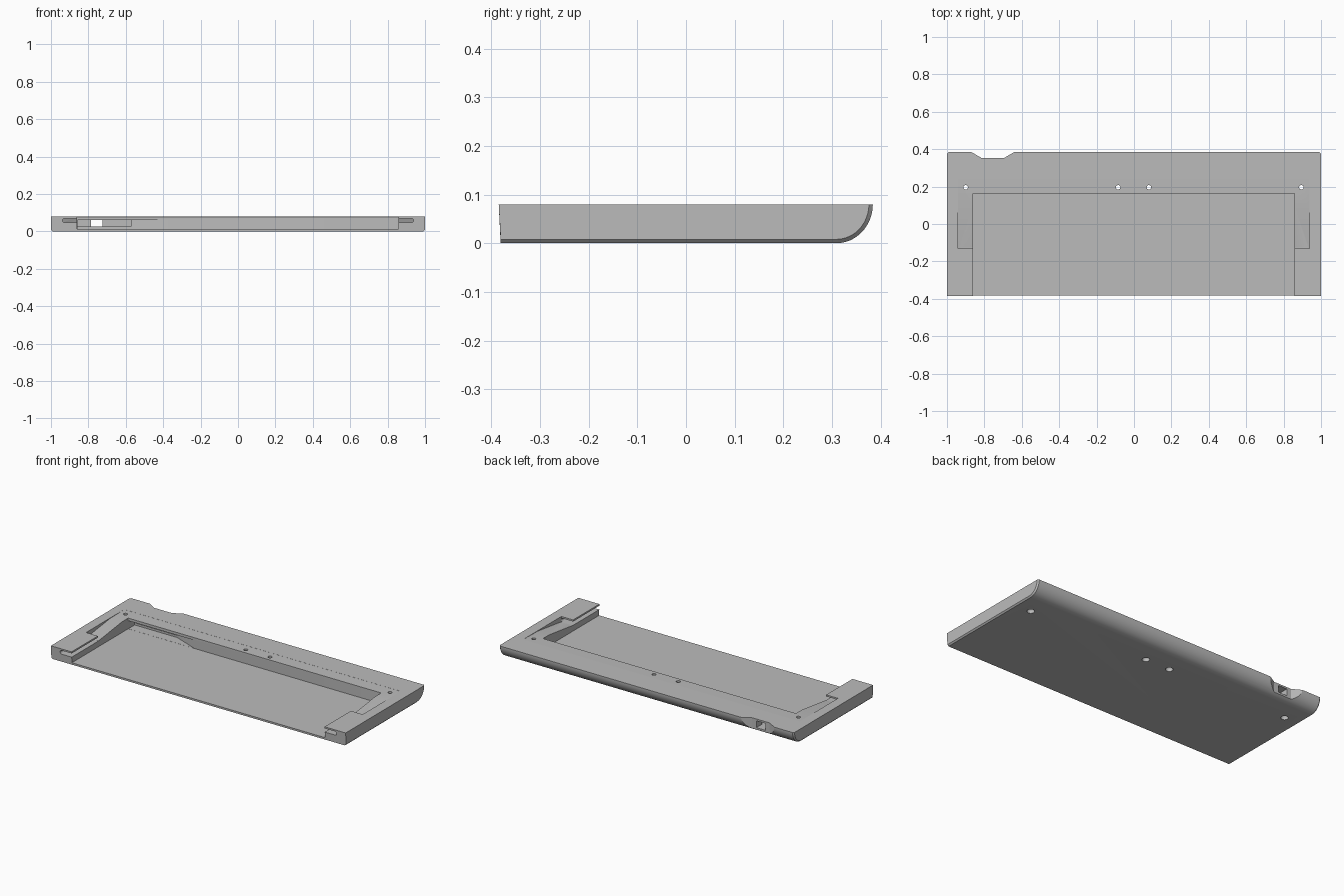
import bpy, bmesh, math

old = bpy.data.objects.get("Cube")
if old:
    bpy.data.objects.remove(old, do_unlink=True)

grey = bpy.data.materials.new("light grey plastic")
grey.use_nodes = True
COLOUR = (0.5, 0.5, 0.5, 1)
grey.diffuse_color = COLOUR
grey.node_tree.nodes["Principled BSDF"].inputs["Base Color"].default_value = COLOUR


def loft(name, sections):
    """Closed solid through matching rings of 3D points."""
    bm = bmesh.new()
    rings = [[bm.verts.new(p) for p in s] for s in sections]
    for a, b in zip(rings, rings[1:]):
        for i in range(len(a)):
            j = (i + 1) % len(a)
            bm.faces.new((a[i], a[j], b[j], b[i]))
    bm.faces.new(rings[0])
    bm.faces.new(rings[-1])
    bmesh.ops.recalc_face_normals(bm, faces=bm.faces)
    mesh = bpy.data.meshes.new(name)
    bm.to_mesh(mesh)
    bm.free()
    mesh.materials.append(grey)
    ob = bpy.data.objects.new(name, mesh)
    bpy.context.collection.objects.link(ob)
    return ob


def along_x(name, pts, a, b):
    return loft(name, [[(x, y, z) for y, z in pts] for x in (a, b)])


def along_y(name, pts, a, b):
    return loft(name, [[(x, y, z) for x, z in pts] for y in (a, b)])


def along_z(name, pts, a, b):
    return loft(name, [[(x, y, z) for x, y in pts] for z in (a, b)])


def rect(a, b, c, d):
    return [(a, c), (b, c), (b, d), (a, d)]


def side_profile(inset):
    """Flat base with a rounded back edge."""
    pts = [(-0.385, 0.08), (-0.381, inset)]
    r = 0.075 - inset
    for i in range(17):
        t = math.radians(90 * i / 16)
        pts.append((0.309 + r * math.sin(t), 0.08 - (0.08 - inset) * math.cos(t)))
    return pts


# Tray body with a small chamfer along both ends
C = 0.008
tray = loft("tray_body", [[(x, y, z) for y, z in side_profile(i)]
                          for x, i in ((-1, C), (C - 1, 0), (1 - C, 0), (1, C))])

cutters = []

# Large pocket, open to the front
cutters.append(along_z("pocket", rect(-0.86, 0.857, -0.5, 0.163), 0.012, 0.2))

# Sloping shelf around the pocket
ramp = [(-0.13, 0.047), (0.1, 0.077), (0.24, 0.0795), (0.24, 0.1), (-0.13, 0.1)]
cutters.append(along_x("shelf_ramp", ramp, -0.94, 0.937))

# Slots through both arms, rounded on the outside
for side in (-1, 1):
    arc = [(side * (0.927 + 0.0115 * math.cos(t)), 0.0585 + 0.0115 * math.sin(t))
           for t in [math.radians(-90 + 22.5 * k) for k in range(9)]]
    cutters.append(along_y("arm_slot", arc + [(side * 0.8, 0.07), (side * 0.8, 0.047)],
                           -0.5, -0.126))

# Cable cavity under the back ledge
cutters.append(along_z("cavity", [(-0.859, 0.1), (-0.41, 0.1), (-0.41, 0.163),
                                  (-0.57, 0.225), (-0.859, 0.225)], 0.0125, 0.062))
cutters.append(along_z("cavity_back", rect(-0.858, -0.571, 0.2, 0.3), 0.025, 0.0615))

# Cable opening and the scooped notch behind it
cutters.append(along_y("cable_opening", rect(-0.785, -0.725, 0.027, 0.069), 0.26, 0.4))
cutters.append(along_z("notch", [(-0.9, 0.405), (-0.87, 0.385), (-0.815, 0.353),
                                 (-0.695, 0.353), (-0.64, 0.385), (-0.61, 0.405)], -0.1, 0.2))

# Screw holes, wider at the underside
for x in (-0.9, -0.085, 0.08, 0.895):
    rings = []
    for z, r in ((-0.01, 0.021), (0.015, 0.021), (0.03, 0.012), (0.2, 0.012)):
        rings.append([(x + r * math.cos(k * math.tau / 20), 0.196 + r * math.sin(k * math.tau / 20), z)
                      for k in range(20)])
    cutters.append(loft("screw_hole", rings))

# Apply all the cuts
bpy.context.view_layer.objects.active = tray
for ob in cutters:
    ob.hide_render = True
    mod = tray.modifiers.new("cut", "BOOLEAN")
    mod.operation = "DIFFERENCE"
    mod.solver = "EXACT"
    mod.object = ob
    bpy.ops.object.modifier_apply(modifier=mod.name)
    bpy.data.objects.remove(ob, do_unlink=True)

bpy.ops.object.select_all(action="DESELECT")
tray.select_set(True)
bpy.ops.object.shade_smooth_by_angle(angle=math.radians(25))
